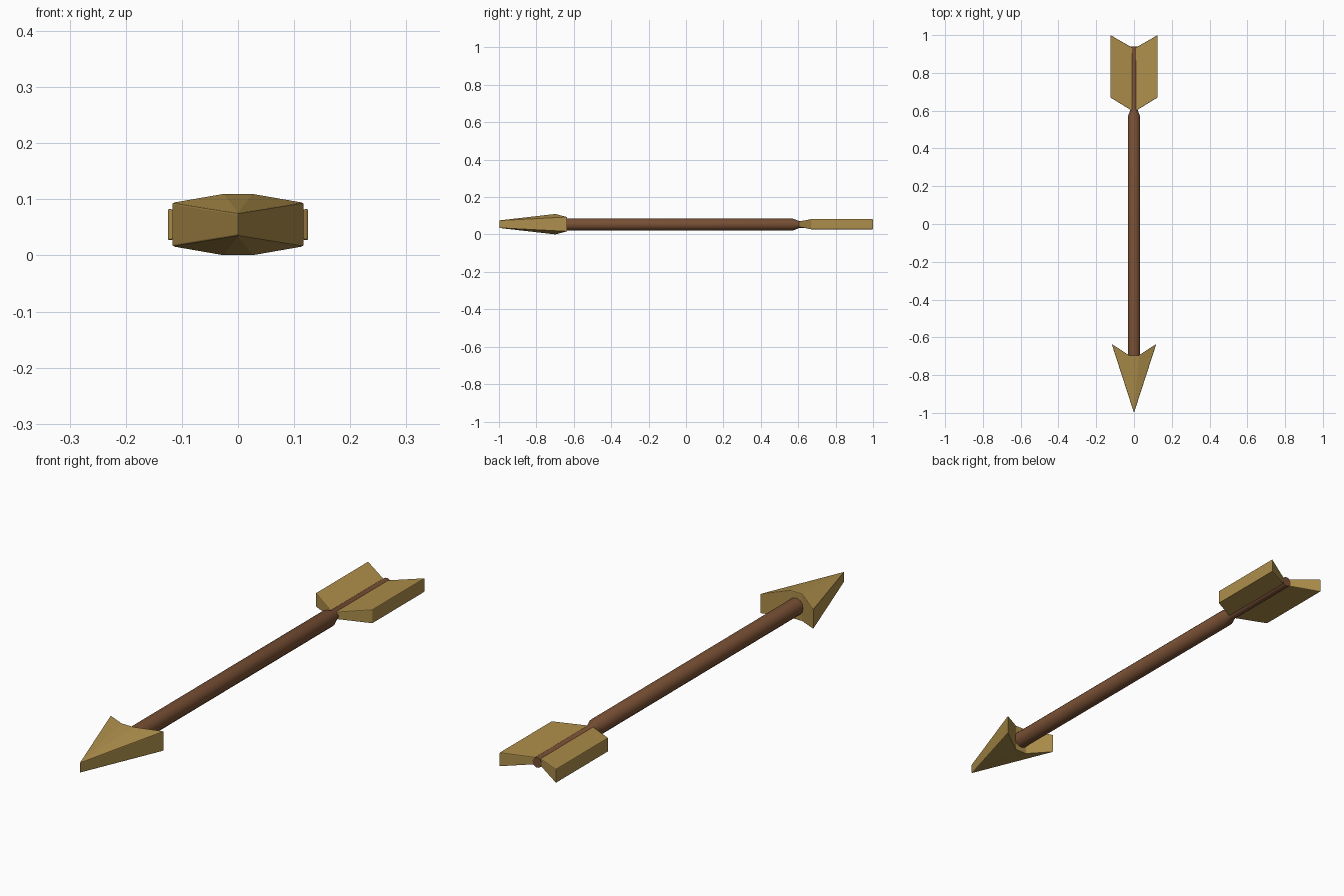
import bpy, bmesh
from math import cos, sin, tau

if "Cube" in bpy.data.objects:
    bpy.data.objects.remove(bpy.data.objects["Cube"])

CZ = 0.055  # height of the arrow axis


def material(name, rgb):
    m = bpy.data.materials.new(name)
    m.diffuse_color = (*rgb, 1)
    m.use_nodes = True
    m.node_tree.nodes["Principled BSDF"].inputs["Base Color"].default_value = m.diffuse_color
    return m


GOLD = material("gold", (0.42, 0.27, 0.07))
WOOD = material("wood", (0.19, 0.08, 0.035))


def finish(name, bm, mat, bevel=0.0):
    bmesh.ops.recalc_face_normals(bm, faces=bm.faces)
    me = bpy.data.meshes.new(name)
    bm.to_mesh(me)
    bm.free()
    me.materials.append(mat)
    ob = bpy.data.objects.new(name, me)
    bpy.context.collection.objects.link(ob)
    if bevel:
        b = ob.modifiers.new("soft_edges", 'BEVEL')
        b.width, b.segments, b.limit_method = bevel, 2, 'ANGLE'
    return ob


def plate(name, outline, bevel):
    """Closed plate from (x, y, half thickness) points, mirrored about the axis height."""
    bm = bmesh.new()
    top = [bm.verts.new((x, y, CZ + h)) for x, y, h in outline]
    low = [bm.verts.new((x, y, CZ - h)) for x, y, h in outline]
    faces = [bm.faces.new(top), bm.faces.new(low[::-1])]
    n = len(outline)
    for i in range(n):
        j = (i + 1) % n
        bm.faces.new((top[i], low[i], low[j], top[j]))
    bmesh.ops.triangulate(bm, faces=[f for f in faces if len(f.verts) > 4])
    return finish(name, bm, GOLD, bevel)


# Arrowhead: thin tip, thick notch, swept-back barbs
plate("arrowhead", [(0, -1, 0.02), (0.118, -0.635, 0.039), (0.026, -0.695, 0.055),
                    (-0.026, -0.695, 0.055), (-0.118, -0.635, 0.039)], 0.003)

# Fletching: vanes that thicken away from the shaft
for side, s in (("right", 1), ("left", -1)):
    plate("fletching_" + side, [(s * 0.008, 0.598, 0.014), (s * 0.125, 0.67, 0.028),
                                (s * 0.125, 1.0, 0.028), (s * 0.008, 0.933, 0.014)], 0.003)

# Shaft: round rod with a narrower tail
bm = bmesh.new()
N = 16
rings = []
for y, r in ((-0.72, 0.033), (0.57, 0.033), (0.603, 0.02), (0.94, 0.02)):
    rings.append([bm.verts.new((r * cos(tau * (i + 0.5) / N), y, CZ - 0.002 + r * sin(tau * (i + 0.5) / N)))
                  for i in range(N)])
for a, b in zip(rings, rings[1:]):
    for i in range(N):
        j = (i + 1) % N
        bm.faces.new((a[i], a[j], b[j], b[i]))
bm.faces.new(rings[0])
bm.faces.new(rings[-1])
shaft = finish("shaft", bm, WOOD)
bpy.context.view_layer.objects.active = shaft
shaft.select_set(True)
bpy.ops.object.shade_smooth_by_angle(angle=0.5)
